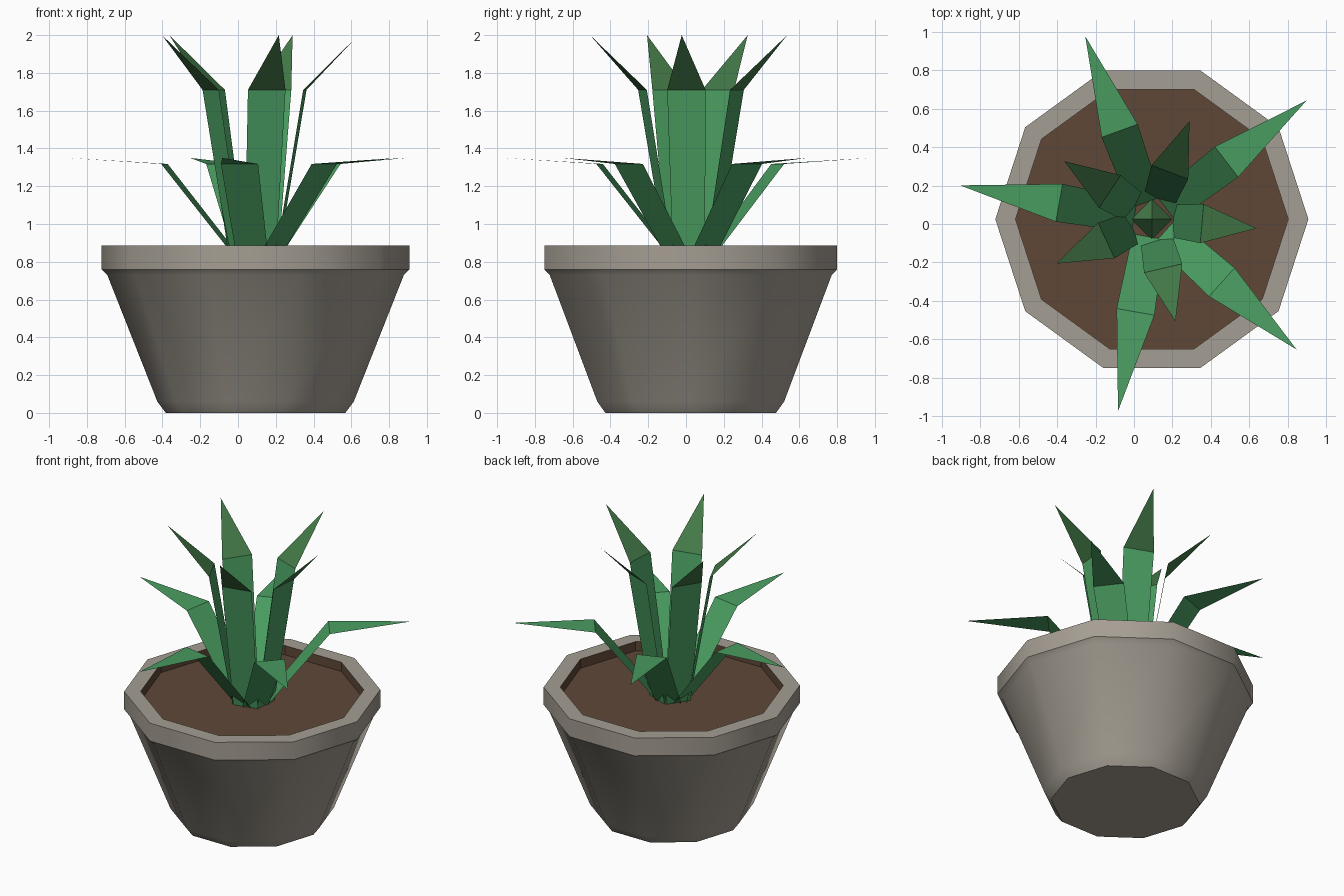
import bpy, math
from math import cos, sin, radians

if "Cube" in bpy.data.objects:
    bpy.data.objects.remove(bpy.data.objects["Cube"])

CX, CY = 0.093, 0.025   # plant and pot axis
SOIL_Z = 0.82


def material(name, rgb):
    m = bpy.data.materials.new(name)
    m.diffuse_color = (*rgb, 1)
    m.use_nodes = True
    m.node_tree.nodes["Principled BSDF"].inputs["Base Color"].default_value = m.diffuse_color
    return m


CLAY = material("grey clay", (0.376, 0.342, 0.292))
SOIL = material("brown soil", (0.112, 0.064, 0.038))
LEAF = material("leaf green", (0.069, 0.342, 0.120))
TIP = material("olive green", (0.056, 0.190, 0.063))


def add_object(name, verts, faces, mats, face_mats=None):
    me = bpy.data.meshes.new(name)
    me.from_pydata(verts, [], faces)
    for m in mats:
        me.materials.append(m)
    for i, p in enumerate(me.polygons):
        p.material_index = face_mats[i] if face_mats else 0
    ob = bpy.data.objects.new(name, me)
    bpy.context.collection.objects.link(ob)
    return ob


def lathe(name, profile, n, mat, cap_start=False, cap_end=False):
    """Revolve (radius, z) points around the pot axis with n sides."""
    verts = [(CX + r * cos(2 * math.pi * k / n), CY + r * sin(2 * math.pi * k / n), z)
             for r, z in profile for k in range(n)]
    faces = [(i * n + k, i * n + (k + 1) % n, (i + 1) * n + (k + 1) % n, (i + 1) * n + k)
             for i in range(len(profile) - 1) for k in range(n)]
    if cap_start:
        faces.append(tuple(reversed(range(n))))
    if cap_end:
        last = (len(profile) - 1) * n
        faces.append(tuple(range(last, last + n)))
    return add_object(name, verts, faces, [mat])


def leaf(name, angle, base, mid, tip, mats):
    """Flat strip with one bend, ending in a point; stations are (radius, z, half width)."""
    a = radians(angle)

    def at(r, z, w):
        return (CX + r * cos(a) - w * sin(a), CY + r * sin(a) + w * cos(a), z)

    verts = [at(base[0], base[1], -base[2]), at(base[0], base[1], base[2]),
             at(mid[0], mid[1], mid[2]), at(mid[0], mid[1], -mid[2]),
             at(tip[0], tip[1], 0)]
    return add_object(name, verts, [(0, 3, 2, 1), (3, 4, 2)], mats, [0, len(mats) - 1])


# ten-sided pot with chamfered foot and thick rim
pot = lathe("pot", [(0.475, 0), (0.52, 0.06), (0.785, 0.73), (0.815, 0.76),
                    (0.815, 0.885), (0.71, 0.885)], 10, CLAY, cap_start=True)
bpy.context.view_layer.objects.active = pot
pot.select_set(True)
bpy.ops.object.shade_smooth_by_angle(angle=radians(38))
pot.select_set(False)

# soil with the inner wall above it
lathe("soil", [(0.71, 0.885), (0.71, SOIL_Z)], 10, SOIL, cap_end=True)

# low spreading leaves
for i, ang in enumerate((37.5, 110, 170, 260, 318)):
    leaf(f"outer_leaf_{i + 1}", ang, (0.085, SOIL_Z - 0.01, 0.085),
         (0.49, 1.318, 0.1), (1.014, 1.35, 0), [LEAF])

# tall upright leaves with darker tips
for i, ang in enumerate((69, 146.5, 205, 283, 355)):
    leaf(f"inner_leaf_{i + 1}", ang, (0.11, SOIL_Z - 0.01, 0.085),
         (0.262, 1.71, 0.102), (0.547, 2.0, 0), [LEAF, TIP])

# small four-sided bud in the middle
lathe("centre_bud", [(0.105, SOIL_Z), (0.001, 0.97)], 4, TIP)
